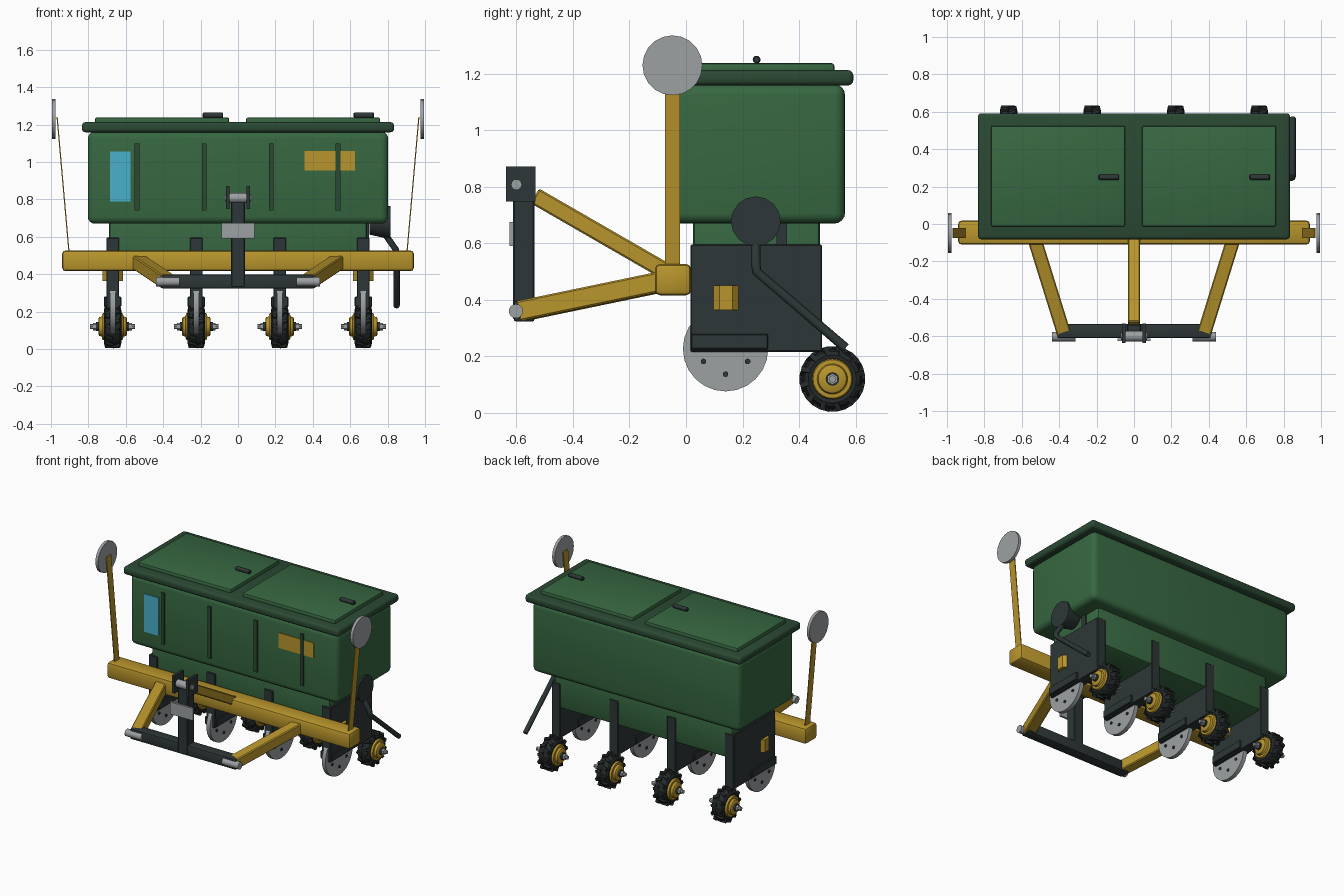
import bpy, bmesh
from math import pi, radians
from mathutils import Vector, Matrix

cube = bpy.data.objects.get("Cube")
if cube:
    bpy.data.objects.remove(cube, do_unlink=True)


def material(name, r, g, b):
    m = bpy.data.materials.new(name)
    m.use_nodes = True
    m.diffuse_color = (r, g, b, 1)
    bsdf = next(n for n in m.node_tree.nodes if n.type == 'BSDF_PRINCIPLED')
    bsdf.inputs["Base Color"].default_value = (r, g, b, 1)
    return m


GREEN = material("hopper green", .038, .137, .053)
RIM = material("dark green", .024, .067, .034)
YELLOW = material("frame yellow", .48, .3, .025)
DARK = material("dark steel", .027, .037, .038)
TYRE = material("tyre black", .018, .023, .023)
GREY = material("bare metal", .335, .355, .365)
BLUE = material("window blue", .065, .44, .6)


def finish(name, bm, mat):
    bmesh.ops.recalc_face_normals(bm, faces=bm.faces)
    me = bpy.data.meshes.new(name)
    bm.to_mesh(me)
    bm.free()
    me.materials.append(mat)
    me.shade_smooth()
    me.set_sharp_from_angle(angle=radians(35))
    ob = bpy.data.objects.new(name, me)
    bpy.context.collection.objects.link(ob)
    return ob


def round_edges(bm, bevel, segments):
    if bevel:
        bmesh.ops.bevel(bm, geom=bm.edges[:], offset=bevel, segments=segments,
                        profile=.5, affect='EDGES')


def box(name, x, y, z, mat, bevel=0, segments=2):
    """Box from (min, max) pairs."""
    lo, hi = Vector((x[0], y[0], z[0])), Vector((x[1], y[1], z[1]))
    bm = bmesh.new()
    bmesh.ops.create_cube(bm, size=1)
    bmesh.ops.scale(bm, vec=hi - lo, verts=bm.verts)
    bmesh.ops.translate(bm, vec=(lo + hi) / 2, verts=bm.verts)
    round_edges(bm, bevel, segments)
    return finish(name, bm, mat)


def beam(name, a, b, width, height, mat, bevel=.006):
    """Rectangular bar between two points; width lies level."""
    a, b = Vector(a), Vector(b)
    along = (b - a).normalized()
    side = along.cross(Vector((0, 0, 1))).normalized()
    up = side.cross(along)
    bm = bmesh.new()
    bmesh.ops.create_cube(bm, size=1)
    bmesh.ops.scale(bm, vec=(width, (b - a).length, height), verts=bm.verts)
    round_edges(bm, bevel, 1)
    turn = Matrix((side, along, up)).transposed().to_4x4()
    bm.transform(Matrix.Translation((a + b) / 2) @ turn)
    return finish(name, bm, mat)


def lathe(name, profile, centre, mat, sides=24):
    """Turn (x, radius) points about an axis along x."""
    bm = bmesh.new()
    vs = [bm.verts.new((px, 0, r)) for px, r in profile]
    es = [bm.edges.new(pair) for pair in zip(vs, vs[1:])]
    bmesh.ops.spin(bm, geom=vs + es, cent=(0, 0, 0), axis=(1, 0, 0),
                   angle=2 * pi, steps=sides)
    bmesh.ops.remove_doubles(bm, verts=bm.verts, dist=.0002)
    bmesh.ops.translate(bm, vec=centre, verts=bm.verts)
    return finish(name, bm, mat)


def rod(name, x, y, z, r, mat, sides=16):
    h = (x[1] - x[0]) / 2
    return lathe(name, [(-h, 0), (-h, r), (h, r), (h, 0)],
                 ((x[0] + x[1]) / 2, y, z), mat, sides)


def around(x, half):
    return (x - half, x + half)


# Hopper, rim and lids
box("hopper", (-.803, .803), (-.053, .563), (.67, 1.163), GREEN, .038, 4)
box("lower_hopper", (-.69, .69), (.025, .475), (.42, .72), GREEN, .02)
box("hopper_rim", (-.834, .834), (-.082, .592), (1.159, 1.213), RIM, .018, 3)
for i, x in enumerate(((-.765, -.047), (.043, .76))):
    box(f"lid_{i}", x, (-.014, .525), (1.2, 1.238), GREEN, .01)
    hx = x[1] - .087
    lathe(f"lid_handle_{i}", [(-.055, 0), (-.055, .01), (-.05, .014), (.05, .014),
                              (.055, .01), (.055, 0)], (hx, .25, 1.25), DARK, 12)

# Hopper front details
for i, x in enumerate((-.54, -.18, .178, .535)):
    box(f"hopper_rib_{i}", around(x, .0125), (-.064, -.05), (.74, 1.1), RIM)
box("level_window", (-.685, -.575), (-.059, -.052), (.79, 1.055), BLUE)
box("front_plate", (.355, .625), (-.059, -.052), (.955, 1.06), YELLOW)

# Toolbar and hitch
box("toolbar", (-.94, .94), (-.11, .018), (.416, .527), YELLOW, .018)
box("hitch_crossbar", (-.41, .41), (-.61, -.535), (.323, .398), DARK, .01)
box("hitch_mast", (-.038, .038), (-.612, -.537), (.33, .81), DARK, .005, 1)
box("mast_plate", (-.088, .088), (-.625, -.611), (.59, .675), GREY)
rod("top_link_pin", (-.07, .07), -.6, .808, .019, GREY)
rod("top_link_sleeve", (-.045, .045), -.6, .808, .027, GREY)
beam("top_link", (0, -.535, .768), (0, -.07, .5), .064, .06, YELLOW)
for s, side in ((-1, "right"), (1, "left")):
    box(f"mast_cheek_{side}", around(s * .054, .009), (-.637, -.532), (.748, .872), DARK)
    beam(f"lower_link_{side}", (s * .375, -.585, .36), (s * .535, -.07, .467),
         .075, .072, YELLOW)
    rod(f"hitch_pin_{side}", around(s * .375, .063), -.602, .36, .025, GREY)
    # Marker post and disc
    post = box(f"marker_post_{side}", (-.003, .003), (-.075, -.022), (.5, 1.24), YELLOW)
    for v in post.data.vertices:
        v.co.x += s * (.902 + .088 * (v.co.z - .5))
    rod(f"marker_disc_{side}", around(s * .985, .01), -.048, 1.23, .106, GREY, 20)


# Packer wheel
LUGS = 12


def wheel(tag, x):
    c = (x, .518, .12)
    half = [(-.03, .06), (-.042, .07), (-.046, .085), (-.038, .098), (-.018, .106)]
    ring = half + [(-px, r) for px, r in reversed(half)]
    lathe(f"tyre_{tag}", ring + ring[:1], c, TYRE, 28)
    bm = bmesh.new()
    for i in range(LUGS * 2):
        s = 1 if i % 2 else -1
        lug = (Matrix.Translation(c) @ Matrix.Rotation(i * pi / LUGS, 4, 'X')
               @ Matrix.Translation((s * .022, 0, .1)) @ Matrix.Rotation(s * .4, 4, 'Z'))
        made = bmesh.ops.create_cube(bm, size=1)["verts"]
        for v in made:
            # Outer end of each lug slopes in towards the middle of the tread
            reach = .016 if v.co.z > 0 and v.co.x * s > 0 else .024
            v.co = lug @ Vector((v.co.x * 2 * reach, v.co.y * .019, v.co.z * .031))
    finish(f"tyre_lugs_{tag}", bm, TYRE)
    hub = [(0, .072), (.05, .072), (.056, .068), (.057, .054), (.072, .05),
           (.076, .044), (.076, 0)]
    lathe(f"wheel_hub_{tag}", [(-px, r) for px, r in reversed(hub)] + hub[1:], c, YELLOW)
    rod(f"hub_cap_{tag}", around(x, .088), c[1], c[2], .024, DARK, 12)
    rod(f"axle_{tag}", around(x, .12), c[1], c[2], .013, GREY, 8)
    rod(f"axle_nut_{tag}", around(x, .104), c[1], c[2], .02, GREY, 6)


# Four row units
for i, x in enumerate((-.67, -.223, .223, .67)):
    box(f"row_plate_{i}", around(x, .034), (.016, .481), (.216, .596), DARK, .004, 1)
    box(f"row_skid_{i}", around(x, .046), (.018, .29), (.225, .28), DARK, .004, 1)
    rod(f"opener_disc_{i}", around(x, .014), .14, .227, .151, GREY, 24)
    for k in range(6):
        p = Matrix.Rotation(k * pi / 3, 3, 'X') @ Vector((0, 0, -.09))
        rod(f"disc_bolt_{i}_{k}", around(x, .02), .14 + p.y, .227 + p.z, .01, DARK, 10)
    wheel(i, x)

# Eight-sided upright drive drums through the outer units
for x, side in ((-.67, "right"), (.67, "left")):
    bm = bmesh.new()
    place = Matrix.Translation((x, .141, .407)) @ Matrix.Rotation(pi / 8, 4, 'Z')
    bmesh.ops.create_cone(bm, cap_ends=True, segments=8, radius1=.06, radius2=.06,
                          depth=.087, matrix=place)
    finish(f"drive_drum_{side}", bm, YELLOW)

# Blower drum and its bent outlet pipe
lathe("blower_drum", [(-.055, 0), (-.055, .066), (.045, .088), (.058, .088), (.058, 0)],
      (.757, .247, .678), DARK, 16)
box("blower_bracket", (.645, .7), (.32, .358), (.57, .7), DARK)
curve = bpy.data.curves.new("outlet_pipe", 'CURVE')
curve.dimensions = '3D'
curve.bevel_depth = .017
curve.bevel_resolution = 2
curve.use_fill_caps = True
path = [(.775, .247, .63), (.845, .247, .53), (.848, .25, .5), (.848, .565, .23)]
spline = curve.splines.new('POLY')
spline.points.add(len(path) - 1)
for point, co in zip(spline.points, path):
    point.co = (*co, 1)
curve.materials.append(DARK)
pipe = bpy.data.objects.new("outlet_pipe", curve)
bpy.context.collection.objects.link(pipe)
